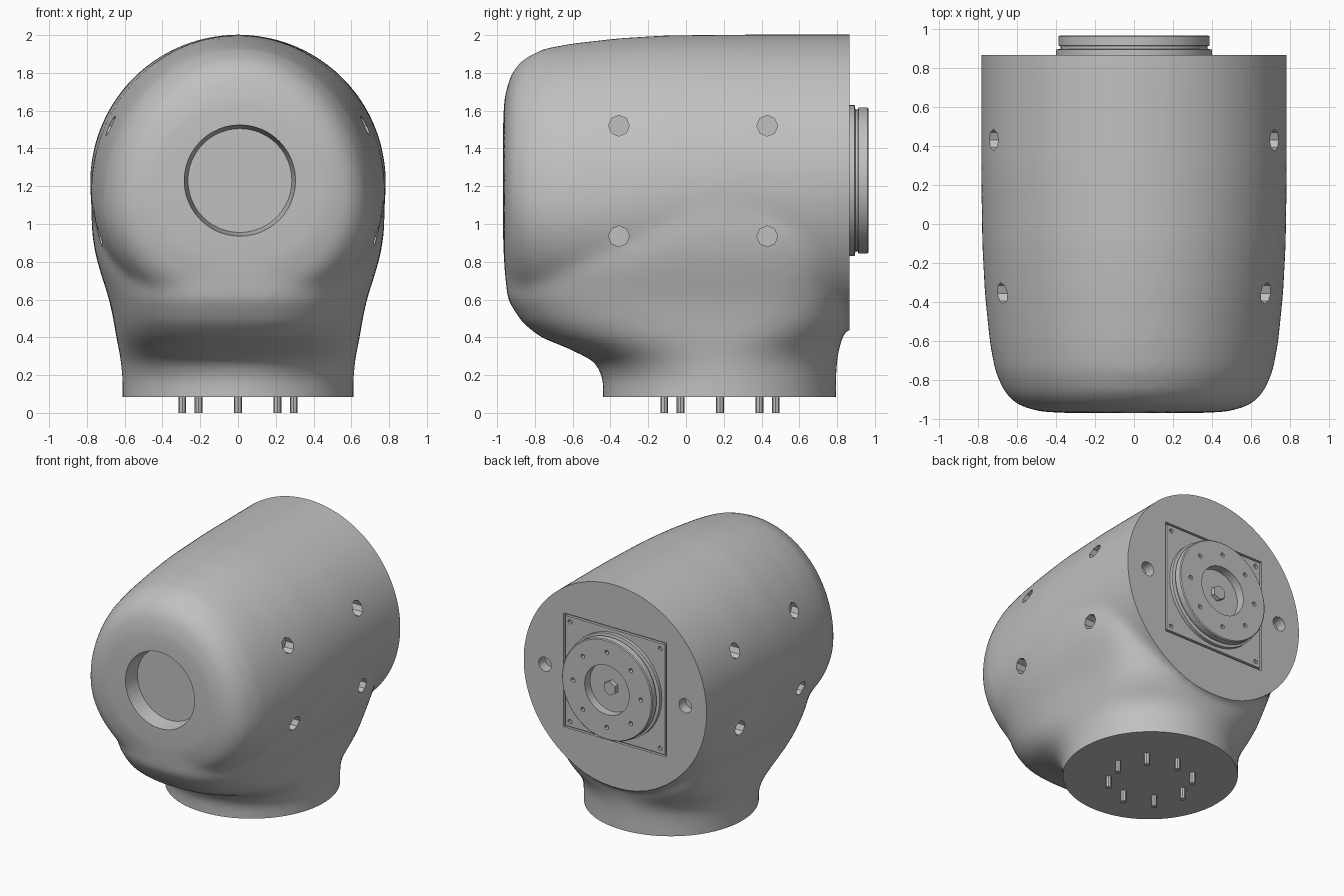
import bpy, bmesh
from math import sin, cos, pi, copysign
from mathutils import Matrix

cube = bpy.data.objects.get("Cube")
if cube:
    bpy.data.objects.remove(cube)

grey = bpy.data.materials.new("machine grey")
grey.use_nodes = True
tone = (0.53, 0.53, 0.53, 1)
grey.diffuse_color = tone
grey.node_tree.nodes["Principled BSDF"].inputs["Base Color"].default_value = tone

AXIS_Z = 1.23      # height of the barrel axis
BACK = 0.865       # flat back face
NECK_Y = 0.18      # neck axis
ROT = {"x": Matrix.Rotation(pi / 2, 4, "Y"), "y": Matrix.Rotation(pi / 2, 4, "X"), "z": Matrix()}


def make(name, bm):
    bmesh.ops.recalc_face_normals(bm, faces=bm.faces)
    mesh = bpy.data.meshes.new(name)
    bm.to_mesh(mesh)
    bm.free()
    mesh.materials.append(grey)
    obj = bpy.data.objects.new(name, mesh)
    bpy.context.collection.objects.link(obj)
    return obj


def add_rod(bm, centre, radius, length, axis, sides, end_radius=None):
    bmesh.ops.create_cone(bm, cap_ends=True, segments=sides, radius1=radius,
                          radius2=end_radius or radius, depth=length,
                          matrix=Matrix.Translation(centre) @ ROT[axis])


def add_box(bm, centre, size):
    bmesh.ops.create_cube(bm, size=1, matrix=Matrix.Translation(centre) @ Matrix.Diagonal((*size, 1)))


def loft(bm, rings):
    loops = [[bm.verts.new(p) for p in ring] for ring in rings]
    n = len(loops[0])
    for a, b in zip(loops, loops[1:]):
        for i in range(n):
            bm.faces.new((a[i], a[(i + 1) % n], b[(i + 1) % n], b[i]))
    bm.faces.new(loops[0])
    bm.faces.new(loops[-1][::-1])


def bend(v, power):
    return copysign(abs(v) ** (2 / power), v)


def finish(obj, angle=35):
    bpy.ops.object.select_all(action="DESELECT")
    obj.select_set(True)
    bpy.context.view_layer.objects.active = obj
    if obj.modifiers:
        bpy.ops.object.convert(target="MESH")
    bpy.ops.object.shade_smooth_by_angle(angle=angle * pi / 180)


def cut(obj, cutter):
    cutter.hide_render = True
    mod = obj.modifiers.new("cut", "BOOLEAN")
    mod.operation = "DIFFERENCE"
    mod.solver = "EXACT"
    mod.object = cutter


ANGLES = [2 * pi * i / 64 for i in range(64)]

# Barrel, egg-shaped towards the front: y, half width, top, widest height, bottom
barrel = [(1.0, .783, 2.003, 1.224, .445), (.3, .783, 2.003, 1.21, .445),
          (-.1, .778, 2.0, 1.16, .445), (-.35, .765, 1.985, 1.12, .45),
          (-.6, .74, 1.957, 1.1, .47), (-.75, .713, 1.93, 1.1, .5),
          (-.86, .665, 1.875, 1.11, .55), (-.925, .6, 1.8, 1.14, .62),
          (-.96, .49, 1.68, 1.18, .75), (-.968, .33, 1.56, 1.23, .9)]
bm = bmesh.new()
loft(bm, [[(w * cos(a), y, mid + (top - mid if sin(a) > 0 else mid - low) * sin(a)) for a in ANGLES]
          for y, w, top, mid, low in barrel])
housing = make("housing", bm)

# Neck with flared chin: z, half width, front, back, squareness of front and back
neck = [(-.1, .612, -.44, .795, 2, 2), (.18, .612, -.44, .795, 2, 2),
        (.27, .62, -.48, .8, 2.2, 2), (.34, .632, -.62, .81, 2.4, 2.2),
        (.4, .645, -.77, .83, 2.5, 2.6), (.48, .657, -.87, .845, 2.7, 3.2),
        (.6, .682, -.945, .847, 2.8, 3.8), (.75, .73, -.96, .847, 2.8, 4.2),
        (.84, .755, -.94, .847, 2.7, 4.2), (.95, .773, -.84, .845, 2.5, 4),
        (1.1, .777, -.6, .8, 2.2, 2.8), (1.25, .7, -.4, .7, 2, 2)]


def neck_ring(z, w, front, back, front_power, back_power):
    ring = []
    for a in ANGLES:
        c, s = cos(a), sin(a)
        p, reach = (front_power, NECK_Y - front) if s < 0 else (back_power, back - NECK_Y)
        ring.append((w * bend(c, p), NECK_Y + reach * bend(s, p), z))
    return ring


bm = bmesh.new()
loft(bm, [neck_ring(*row) for row in neck])
neck_obj = make("neck_form", bm)

# Fuse both forms and soften the seam
join = housing.modifiers.new("join", "BOOLEAN")
join.operation = "UNION"
join.solver = "EXACT"
join.object = neck_obj
remesh = housing.modifiers.new("remesh", "REMESH")
remesh.mode = "VOXEL"
remesh.voxel_size = 0.026
soften = housing.modifiers.new("soften", "SMOOTH")
soften.factor = 0.5
soften.iterations = 16

# Trim the back and the underside flat
bm = bmesh.new()
add_box(bm, (0, BACK + .5, 1), (3, 1, 4))
trim_back = make("trim_back", bm)
bm = bmesh.new()
add_box(bm, (0, 0, -.415), (3, 3, 1))
trim_base = make("trim_base", bm)

# Bores: tapered front port, side holes, back holes and the square plate pocket
bm = bmesh.new()
add_rod(bm, (.01, -1, AXIS_Z), .275, .3, "y", 48, .325)
add_box(bm, (0, BACK, AXIS_Z), (.88, .04, .88))
for side in (-1, 1):
    add_rod(bm, (side * .6, BACK, AXIS_Z), .055, .16, "y", 12)
    for y in (-.355, .43):
        for z in (.935, 1.52):
            add_rod(bm, (side * .74, y, z), .055, .24, "x", 8)
bores = make("bores", bm)

for cutter in (trim_back, trim_base, bores):
    cut(housing, cutter)
finish(housing)
for helper in (neck_obj, trim_back, trim_base, bores):
    bpy.data.objects.remove(helper)

# Square mounting plate with corner screw holes
bm = bmesh.new()
add_box(bm, (0, BACK - .014, AXIS_Z), (.85, .03, .85))
plate = make("mounting_plate", bm)
bm = bmesh.new()
for x in (-.385, .385):
    for z in (-.385, .385):
        add_rod(bm, (x, BACK, AXIS_Z + z), .018, .04, "y", 6)
holes = make("plate_holes", bm)
cut(plate, holes)
finish(plate)
bpy.data.objects.remove(holes)

# Output flange turned from a profile: radius, y
profile = [(.4, .855), (.4, .893), (.375, .897), (.375, .91), (.387, .913), (.387, .96),
           (.38, .966), (.19, .966), (.19, .9), (.001, .9)]
bm = bmesh.new()
loft(bm, [[(r * cos(a), y, AXIS_Z + r * sin(a)) for a in ANGLES] for r, y in profile])
flange = make("output_flange", bm)
bm = bmesh.new()
for i in range(8):
    a = i * pi / 4
    add_rod(bm, (.29 * cos(a), .965, AXIS_Z + .29 * sin(a)), .018, .06, "y", 6)
holes = make("flange_holes", bm)
cut(flange, holes)
finish(flange)
bpy.data.objects.remove(holes)

# Hexagonal hub bolt
bm = bmesh.new()
add_rod(bm, (0, .91, AXIS_Z), .055, .05, "y", 6)
finish(make("hub_bolt", bm))

# Ring of locating pins under the neck
bm = bmesh.new()
for i in range(8):
    a = i * pi / 4
    add_rod(bm, (.295 * cos(a), NECK_Y + .295 * sin(a), .06), .021, .12, "z", 8)
finish(make("base_pins", bm))
